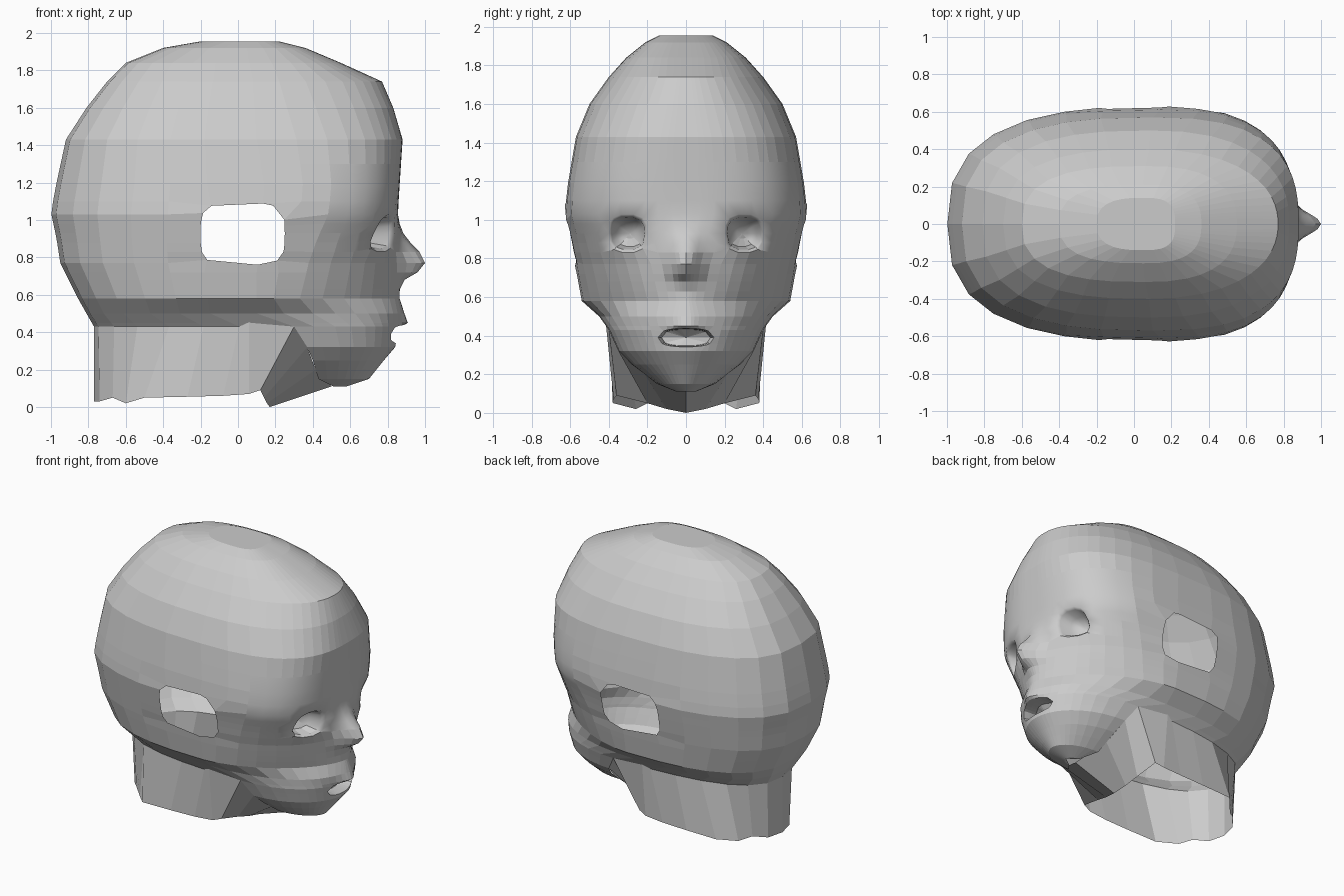
import bpy, bmesh
from math import sin, cos, radians, exp
from mathutils import Vector

if "Cube" in bpy.data.objects:
    bpy.data.objects.remove(bpy.data.objects["Cube"])

# Cross-section controls: z, front x, back x, half width, x of widest point, roundness
ROWS = [(1.955, .22, -.20, .14, .05, 3.0), (1.92, .36, -.40, .21, .05, 2.7),
        (1.84, .55, -.60, .31, .06, 2.5), (1.74, .77, -.70, .40, .08, 2.2),
        (1.60, .83, -.81, .50, .09, 2.4), (1.43, .88, -.92, .57, .1, 2.7),
        (1.20, .865, -.97, .61, .14, 2.8), (1.04, .855, -1.0, .63, .14, 2.7),
        (.90, .86, -.97, .60, .1, 2.3), (.77, .86, -.95, .575, .1, 1.95),
        (.58, .86, -.855, .54, .1, 1.65), (.50, .87, -.81, .45, .1, 2.1),
        (.43, .86, -.77, .40, .30, 2.1), (.32, .84, -.77, .35, .37, 2.0),
        (.25, .78, 0, .28, .40, 2.0), (.15, .70, 0, .15, .43, 2.0), (.11, .58, 0, .05, .51, 2.0)]
NOSE = [(1.0, 0), (.9, .035), (.85, .10), (.77, .14), (.72, .10), (.68, .03), (.62, 0),
        (.52, .01), (.45, .045), (.42, .0)]
ZS = [1.955, 1.92, 1.84, 1.74, 1.6, 1.43, 1.3, 1.19, 1.1, 1.03, .98, .93, .88, .83, .77,
      .72, .68, .63, .58, .5, .45, .43, .39, .36, .32, .25, .2, .15, .11]
ANGLES = [0, 3, 5, 8, 13, 19, 26, 33, 40, 48, 58, 68, 80, 90, 100, 110, 122, 136, 150, 166, 180]


def sample(table, z):
    """Linear interpolation in a table sorted by falling z."""
    if z >= table[0][0]:
        return table[0][1:]
    for a, b in zip(table, table[1:]):
        if z >= b[0]:
            t = (a[0] - z) / (a[0] - b[0])
            return [p + (q - p) * t for p, q in zip(a[1:], b[1:])]
    return table[-1][1:]


def front_x(y, z):
    """Depth of the face at a given width and height, nose included."""
    xf, xb, w, xw, n = sample(ROWS, z)
    k = max(0, 1 - (abs(y) / w) ** n) ** (1 / n)
    nose = sample(NOSE, min(z, 1.0))[0] if z > .42 else 0
    return xw + (xf - xw) * k + nose * exp(-(y / .075) ** 2)


def head_point(z, deg):
    xf, xb, w, xw, n = sample(ROWS, z)
    c, s = cos(radians(deg)), sin(radians(deg))
    e = 2 / n + (2 / 2.7 - 2 / n) * (deg > 90)
    y = w * max(s, 0) ** e if 0 < deg < 180 else 0
    if deg < 89:
        return Vector((front_x(y, z), y, z))
    return Vector((xw + (xb - xw) * abs(c) ** e if deg > 91 else xw, y, z))


def open_hole(bm, axis, cu, cz, ru, rz, region, power=2.0):
    """Remove faces inside a rounded outline, pull the rim onto it, return rim edges."""
    def r(p):
        return (abs((p[axis] - cu) / ru) ** power + abs((p.z - cz) / rz) ** power) ** (1 / power)
    faces = [f for f in bm.faces if region(f.calc_center_median()) and r(f.calc_center_median()) < 1]
    rim = {e for f in faces for e in f.edges if any(g not in faces for g in e.link_faces)}
    bmesh.ops.delete(bm, geom=faces, context='FACES')
    for v in {v for e in rim for v in e.verts}:
        k = r(v.co)
        v.co[axis] = cu + (v.co[axis] - cu) / k
        v.co.z = cz + (v.co.z - cz) / k
        if axis == 1:
            v.co.x = front_x(v.co.y, v.co.z)
    return list(rim)


def pull_in(bm, edges, centre, scale, offset):
    """Extrude a rim towards a centre and inwards."""
    g = bmesh.ops.extrude_edge_only(bm, edges=edges)['geom']
    for v in [v for v in g if isinstance(v, bmesh.types.BMVert)]:
        v.co = centre + (v.co - centre) * scale + offset
    return [e for e in g if isinstance(e, bmesh.types.BMEdge)]


def close(bm, edges, centre):
    g = pull_in(bm, edges, centre, .02, Vector())
    verts = list({v for e in g for v in e.verts})
    bmesh.ops.pointmerge(bm, verts=verts, merge_co=centre)


def finish(bm, name):
    bmesh.ops.recalc_face_normals(bm, faces=bm.faces[:])
    me = bpy.data.meshes.new(name)
    bm.to_mesh(me)
    bm.free()
    ob = bpy.data.objects.new(name, me)
    bpy.context.collection.objects.link(ob)
    m = ob.modifiers.new("mirror", 'MIRROR')
    m.use_axis = (False, True, False)
    m.merge_threshold = .002


# Head shell: half a loft, full rings for the cranium, front only for the jaw
bm = bmesh.new()
grid = [[bm.verts.new(head_point(z, a)) for a in ANGLES if z >= .43 or a <= 90] for z in ZS]
for up, low in zip(grid, grid[1:]):
    for j in range(min(len(up), len(low)) - 1):
        bm.faces.new((up[j], low[j], low[j + 1], up[j + 1]))
# Crown and chin caps
bm.faces.new(grid[0])
bm.faces.new(grid[-1])

# Smooth shading around brow and eyes
for f in bm.faces:
    c = f.calc_center_median()
    f.smooth = c.x > .5 and .8 < c.z < 1.35

# Ear opening
open_hole(bm, 0, .025, .925, .225, .165, lambda p: p.y > .4, 4)

# Eye socket: lid ring, funnel and small flat end
rim = open_hole(bm, 1, .30, .93, .10, .10, lambda p: p.x > .5, 2.8)
vs = {v for e in rim for v in e.verts}
mid = sum((v.co for v in vs), Vector()) / len(vs)
lid = pull_in(bm, rim, mid, .85, Vector((-.02, 0, 0)))
deep = pull_in(bm, lid, mid, .8, Vector((-.08, -.01, 0)))
back = mid + Vector((-.13, -.01, 0))
end = pull_in(bm, deep, back, .4, Vector((-.01, 0, 0)))
close(bm, end, back)

# Mouth: lips and recess
rim = open_hole(bm, 1, 0, .39, .145, .048, lambda p: p.x > .5, 2.5)
vs = {v for e in rim for v in e.verts}
mid = Vector((sum(v.co.x for v in vs) / len(vs), 0, .39))
lip = pull_in(bm, rim, mid, .92, Vector((-.04, 0, 0)))
inner = pull_in(bm, lip, mid, .95, Vector((-.05, 0, 0)))
close(bm, inner, mid + Vector((-.10, 0, 0)))
bmesh.ops.remove_doubles(bm, verts=bm.verts[:], dist=.0005)
finish(bm, "head")

# Neck: open wall from the skull base and jaw line down to an uneven hem
HEM = [(-.77, 0, .03), (-.74, .12, .03), (-.67, .20, .05), (-.6, .26, .02), (-.5, .375, .05),
       (-.27, .38, .055), (-.08, .38, .06), (.06, .375, .07), (.12, .36, .09),
       (.14, .2, .05), (.155, .1, .02), (.17, 0, 0)]
top = [head_point(.43, a) for a in (180, 166, 150, 136, 122, 110, 100)]
top += [Vector((.06, .42, .51))] + [head_point(z, 90) for z in (.43, .32, .2)] + [Vector((.5, 0, .11))]
bm = bmesh.new()
a = [bm.verts.new(p) for p in top]
b = [bm.verts.new(h) for h in HEM]
for i in range(len(a) - 1):
    bm.faces.new((a[i], b[i], b[i + 1], a[i + 1]))
finish(bm, "neck")
